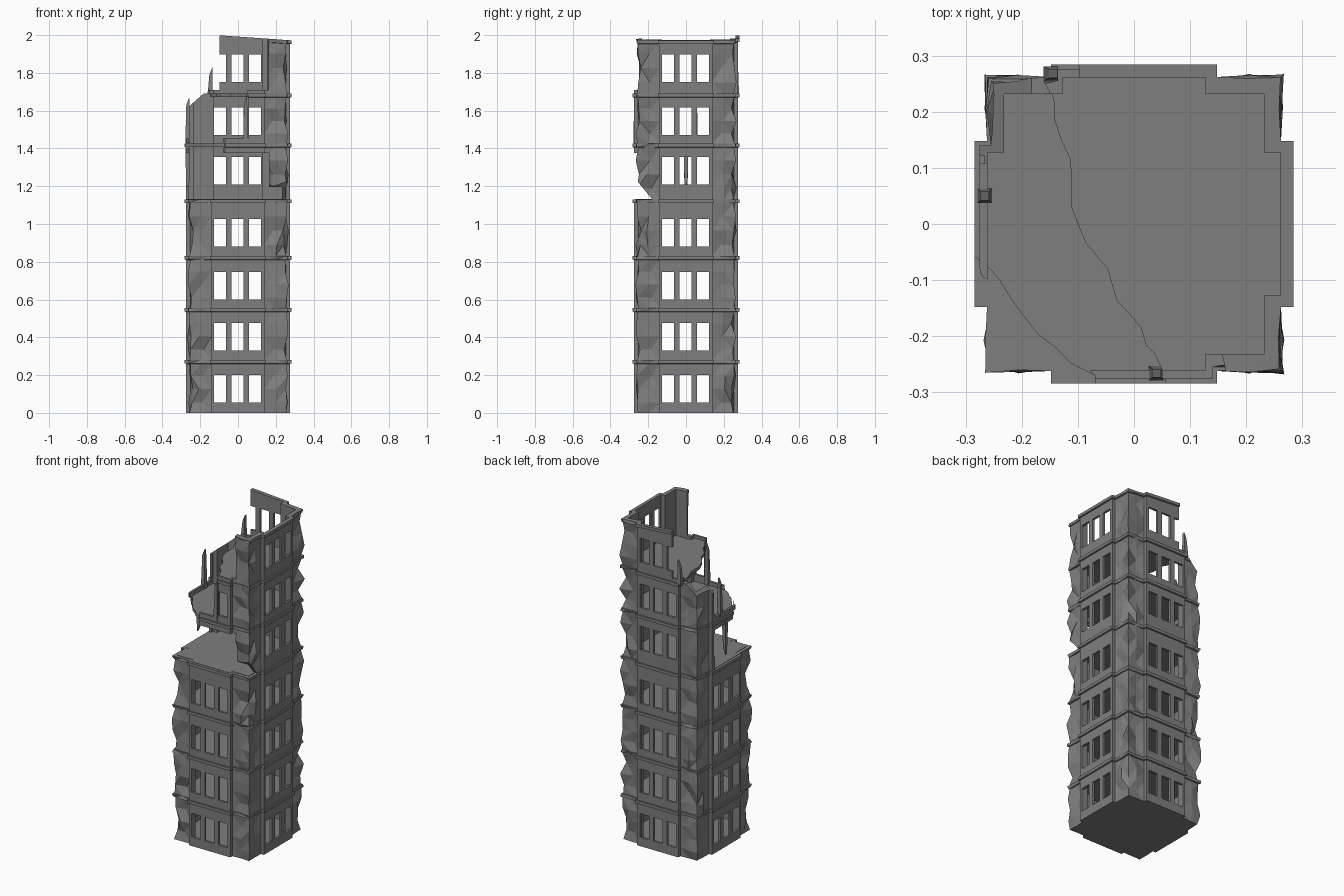
import bpy, bmesh, random
from mathutils import Vector

random.seed(4)
if "Cube" in bpy.data.objects:
    bpy.data.objects.remove(bpy.data.objects["Cube"], do_unlink=True)

concrete = bpy.data.materials.new("grey_concrete")
concrete.use_nodes = True
GREY = (0.21, 0.21, 0.21, 1)
concrete.diffuse_color = GREY
concrete.node_tree.nodes["Principled BSDF"].inputs["Base Color"].default_value = GREY


def finish(name, bm):
    bmesh.ops.recalc_face_normals(bm, faces=bm.faces)
    mesh = bpy.data.meshes.new(name)
    bm.to_mesh(mesh)
    bm.free()
    mesh.materials.append(concrete)
    obj = bpy.data.objects.new(name, mesh)
    bpy.context.scene.collection.objects.link(obj)
    return obj


def footprint(bay, corner, half):
    """Square plan with a projecting bay on each side and a mid point on each corner wall."""
    mid = (half + corner) / 2
    quarter = [(bay, half), (corner, half), (corner, mid), (corner, corner),
               (mid, corner), (half, corner), (half, bay)]
    points = []
    for _ in range(4):
        points += quarter
        quarter = [(-y, x) for x, y in quarter]
    return points


def add_prism(bm, bottom, top):
    low = [bm.verts.new(p) for p in bottom]
    high = [bm.verts.new(p) for p in top]
    n = len(low)
    bm.faces.new(low[::-1])
    bm.faces.new(high)
    for i in range(n):
        j = (i + 1) % n
        bm.faces.new((low[i], low[j], high[j], high[i]))


def prism(name, points, z0, z1):
    bm = bmesh.new()
    add_prism(bm, [(x, y, z0) for x, y in points], [(x, y, z1) for x, y in points])
    return finish(name, bm)


def add_box(bm, centre, size):
    cube = bmesh.ops.create_cube(bm, size=1)["verts"]
    bmesh.ops.scale(bm, vec=size, verts=cube)
    bmesh.ops.translate(bm, vec=centre, verts=cube)


def cut(obj, cutter, keep=False):
    """Subtract the cutter and bake the result."""
    mod = obj.modifiers.new("cut", "BOOLEAN")
    mod.operation = "DIFFERENCE"
    mod.solver = "EXACT"
    mod.object = cutter
    graph = bpy.context.evaluated_depsgraph_get()
    mesh = bpy.data.meshes.new_from_object(obj.evaluated_get(graph))
    obj.modifiers.clear()
    obj.data = mesh
    if not keep:
        bpy.data.objects.remove(cutter, do_unlink=True)


def jag(line, amount=0.012):
    """Roughen a break line with extra points."""
    out = []
    for a, b in zip(line, line[1:]):
        a, b = Vector(a), Vector(b)
        out.append(tuple(a))
        for t in (0.25, 0.5, 0.75):
            p = a.lerp(b, t)
            out.append((p.x + random.uniform(-amount, amount),
                        p.y + random.uniform(-amount, amount)))
    return out + [tuple(line[-1])]


def break_away(line, z0, z1):
    """Cutter for all that lies front-left of a break line."""
    return prism("break_cutter", jag(line) + [(-0.5, -0.5)], z0, z1)


def slant(points, axis):
    """Triangular cutter running through the whole tower along one axis."""
    bm = bmesh.new()
    ends = []
    for s in (-0.5, 0.5):
        ends.append([(s, u, z) if axis == "x" else (u, s, z) for u, z in points])
    add_prism(bm, *ends)
    return finish("slant_cutter", bm)


def window_cutter(sill):
    bm = bmesh.new()
    for side in (-1, 1):
        for offset in (-0.095, -0.003, 0.09):
            add_box(bm, (offset, side * 0.27, sill + 0.073), (0.062, 0.06, 0.146))
            add_box(bm, (side * 0.27, offset, sill + 0.073), (0.06, 0.062, 0.146))
    return finish("window_cutter", bm)


def storey_walls(name, z0, z1, top_storey):
    """Ring of wall with battered corners and a ledge around the top."""
    outer = footprint(0.275, 0.255, 0.14)
    ledge = footprint(0.284, 0.262, 0.148)
    inner = footprint(0.261, 0.232, 0.127)
    height = z1 - z0
    bm = bmesh.new()
    rings = []

    def ring(points, z, rough=0.0, slope=False):
        verts = []
        for i, (x, y) in enumerate(points):
            f = 1 + random.uniform(-rough, rough * 0.7) if i % 7 in (2, 3, 4) else 1
            top = z - 0.07 * x if slope else z
            verts.append(bm.verts.new((x * f, y * f, top)))
        rings.append(verts)

    ring(outer, z0, 0.02)
    for t in (0.2, 0.45, 0.7):
        ring(outer, z0 + height * t, 0.075)
    ring(outer, z1 - 0.02, 0.02, top_storey)
    ring(ledge, z1 - 0.018, 0.02, top_storey)
    ring(ledge, z1, 0.02, top_storey)
    ring(inner, z1, 0, top_storey)
    ring(inner, z0)
    for a, b in zip(rings, rings[1:] + rings[:1]):
        n = len(a)
        for i in range(n):
            j = (i + 1) % n
            bm.faces.new((a[i], a[j], b[j], b[i]))
    bmesh.ops.triangulate(bm, faces=[f for f in bm.faces])
    return finish(name, bm)


# Storeys and floors
levels = [0, 0.28, 0.555, 0.83, 1.13, 1.425, 1.69, 1.992]
sills = [0.055, 0.33, 0.6, 0.88, 1.21, 1.47, 1.752]
walls, floors = [], []
for i, sill in enumerate(sills):
    wall = storey_walls(f"storey_{i + 1}_walls", levels[i], levels[i + 1], i == 6)
    cut(wall, window_cutter(sill))
    walls.append(wall)
    base = max(levels[i] - 0.018, 0)
    floors.append(prism(f"floor_{i + 1}", footprint(0.268, 0.243, 0.133), base, base + 0.02))

# Break lines of the ruined upper part
floor_six_line = [(-0.5, -0.03), (-0.28, -0.06), (-0.2, -0.16), (-0.07, -0.27), (-0.05, -0.5)]
floor_seven_line = [(-0.5, 0.32), (-0.17, 0.27), (-0.13, 0.15), (-0.1, 0),
                    (0, -0.17), (0.05, -0.26), (0.05, -0.5)]
storey_five_line = [(-0.5, 0.11), (-0.15, 0.11), (0.15, -0.15), (0.17, -0.5)]
storey_six_line = [(-0.5, 0.11), (-0.15, 0.11), (0.05, -0.18), (0.05, -0.5)]
storey_seven_line = [(-0.5, 0.5), (-0.11, 0.5), (-0.1, 0), (0.15, -0.2), (0.16, -0.5)]

cut(floors[5], break_away(floor_six_line, 1.3, 1.6))
cut(floors[6], break_away(floor_seven_line, 1.6, 1.8))

# Fifth storey: open front-left side and bitten front corner
cut(walls[4], break_away(storey_five_line, 1.0, 1.375))
cut(walls[4], break_away(floor_six_line, 1.3, 1.5))
cut(walls[4], slant([(-0.5, 1.52), (-0.17, 1.12), (-0.5, 1.0)], "x"))

# Sixth storey: low remains at the left and a sloping back corner
cut(walls[5], break_away(floor_six_line, 1.3, 1.5))
cut(walls[5], break_away(storey_six_line, 1.452, 1.8))
cut(walls[5], slant([(-0.5, 1.41), (-0.16, 1.71), (-0.5, 1.9)], "y"))

# Seventh storey: back and left walls with a low front stub
cut(walls[6], break_away(floor_seven_line, 1.6, 1.72))
cut(walls[6], break_away(storey_seven_line, 1.71, 2.2))


# Snapped posts left standing or hanging in the broken window bays
def broken_post(name, x, y, z0, z1, lean=0.0):
    r = 0.013
    square = [(-r, -r), (r, -r), (r, r), (-r, r)]
    bm = bmesh.new()
    add_prism(bm, [(x + u, y + v, z0) for u, v in square],
              [(x + u * 0.6 + lean, y + v * 0.6, z1 + u * 1.5) for u, v in square])
    finish(name, bm)


broken_post("left_standing_post", -0.266, 0.05, 1.43, 1.65)
broken_post("left_hanging_post", -0.266, 0.0, 1.4, 1.2)
broken_post("front_standing_post", 0.04, -0.266, 1.43, 1.66)
broken_post("back_splinter", -0.148, 0.268, 1.68, 1.81, 0.004)
